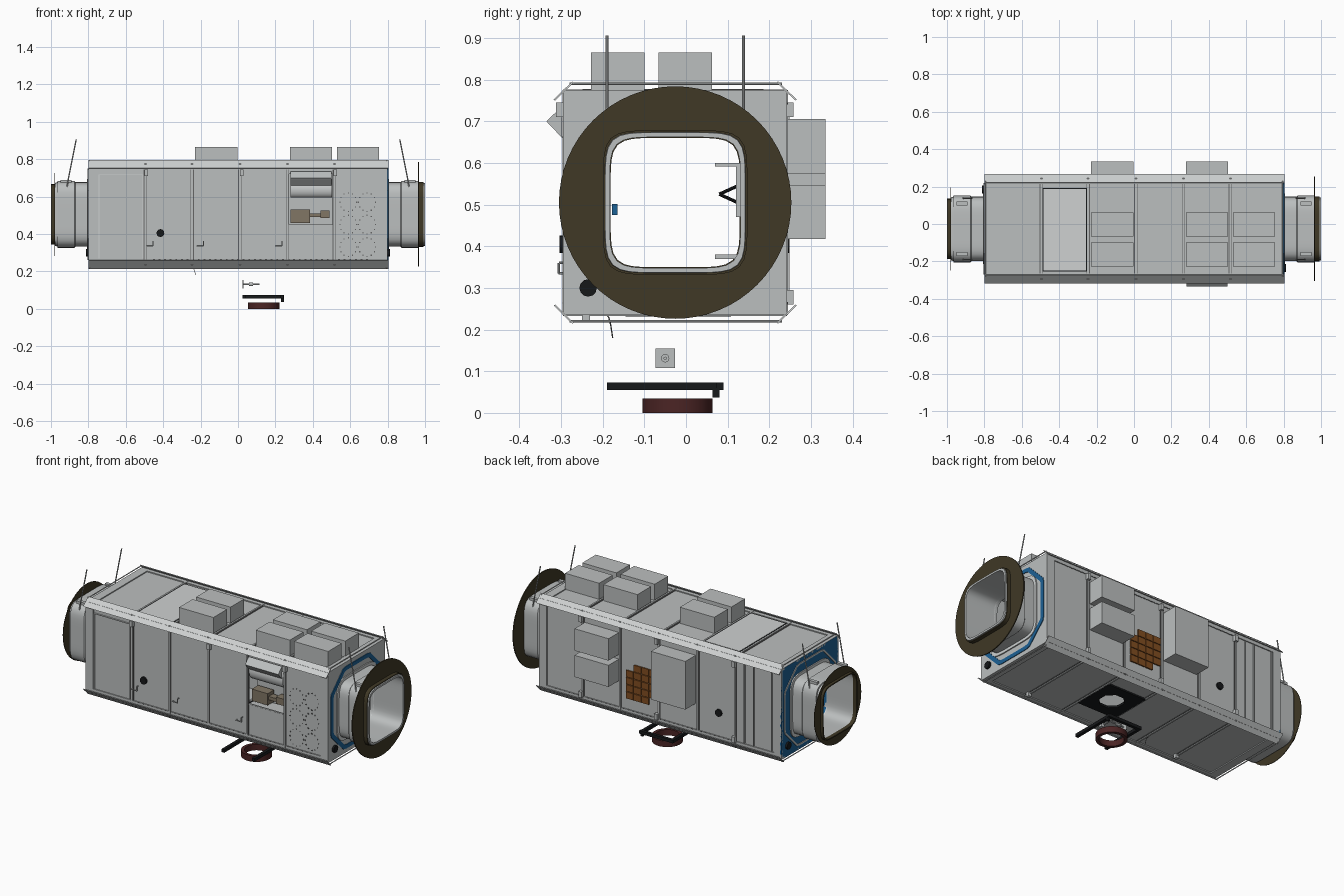
import bpy, bmesh, math
from mathutils import Vector, Matrix

if "Cube" in bpy.data.objects:
    bpy.data.objects.remove(bpy.data.objects["Cube"])

CY, CZ = -0.026, 0.505            # module axis
COLORS = {
    "hull_grey": (0.50, 0.52, 0.52), "pale_grey": (0.62, 0.64, 0.64), "dark_grey": (0.13, 0.13, 0.13),
    "olive": (0.050, 0.040, 0.019), "blue": (0.012, 0.12, 0.30), "copper": (0.22, 0.075, 0.015),
    "black": (0.008, 0.009, 0.01), "dark_red": (0.07, 0.018, 0.018), "tan": (0.22, 0.18, 0.13),
}
MATS = {}
for n, c in COLORS.items():
    MATS[n] = bpy.data.materials.new(n)
    MATS[n].diffuse_color = (*c, 1)

def finish(name, bm, mat, smooth=False):
    bmesh.ops.recalc_face_normals(bm, faces=bm.faces)
    me = bpy.data.meshes.new(name)
    bm.to_mesh(me)
    bm.free()
    ob = bpy.data.objects.new(name, me)
    bpy.context.collection.objects.link(ob)
    me.materials.append(MATS[mat])
    if smooth:
        bpy.context.view_layer.objects.active = ob
        ob.select_set(True)
        bpy.ops.object.shade_smooth_by_angle(angle=math.radians(30))
        ob.select_set(False)
    return ob

def boxes(name, lst, mat):
    bm = bmesh.new()
    for x0, x1, y0, y1, z0, z1 in lst:
        m = Matrix.Translation(((x0+x1)/2, (y0+y1)/2, (z0+z1)/2)) @ Matrix.Diagonal((x1-x0, y1-y0, z1-z0, 1))
        bmesh.ops.create_cube(bm, size=1, matrix=m)
    return finish(name, bm, mat)

def rods(name, segs, r, mat, sides=8):
    bm = bmesh.new()
    for a, b in segs:
        a, b = Vector(a), Vector(b)
        d = b - a
        m = Matrix.Translation((a+b)/2) @ d.to_track_quat('Z', 'Y').to_matrix().to_4x4()
        bmesh.ops.create_cone(bm, cap_ends=True, segments=sides, radius1=r, radius2=r, depth=d.length, matrix=m)
    return finish(name, bm, mat, True)

# radial outlines: rounded square, circle, square, octagon
def rsq(a, p=6): return lambda c, s: a / (abs(c)**p + abs(s)**p)**(1/p)
def circ(a): return lambda c, s: a
def sq(a): return lambda c, s: a / max(abs(c), abs(s))
def octa(a, k=1.5): return lambda c, s: min(a / max(abs(c), abs(s)), k*a / (abs(c)+abs(s)))

def ring(name, secs, mat, axis='x', centre=(CY, CZ), n=64):
    """closed loft through (position, outline) sections around an axis"""
    bm = bmesh.new()
    loops = []
    for pos, f in secs:
        lp = []
        for i in range(n):
            t = 2*math.pi*i/n
            c, s = math.cos(t), math.sin(t)
            u, v = centre[0] + f(c, s)*c, centre[1] + f(c, s)*s
            lp.append(bm.verts.new((pos, u, v) if axis == 'x' else (u, v, pos)))
        loops.append(lp)
    for k in range(len(loops)):
        A, B = loops[k], loops[(k+1) % len(loops)]
        for i in range(n):
            j = (i+1) % n
            bm.faces.new((A[i], A[j], B[j], B[i]))
    return finish(name, bm, mat, True)

def flat_ring(name, x0, x1, fo, fi, mat, **kw):
    return ring(name, [(x0, fo), (x1, fo), (x1, fi), (x0, fi)], mat, **kw)

# ---- long walls: u runs across the wall, d is outward depth
def wbox(wall, x0, x1, u0, u1, d0, d1):
    if wall == "front":  return (x0, x1, -0.295-d1, -0.295-d0, u0, u1)
    if wall == "back":   return (x0, x1, 0.243+d0, 0.243+d1, u0, u1)
    if wall == "top":    return (x0, x1, u0, u1, 0.775+d0, 0.775+d1)
    return (x0, x1, u0, u1, 0.235-d1, 0.235-d0)

BAYS = [-0.80, -0.495, -0.245, 0.01, 0.265, 0.515, 0.80]
RANGE = {"front": (0.235, 0.775), "back": (0.235, 0.775), "top": (-0.295, 0.243), "bottom": (-0.295, 0.243)}
for w, (u0, u1) in RANGE.items():
    panels, frame, seams = [], [], []
    for i in range(6):
        x0, x1 = BAYS[i], BAYS[i+1]
        if w == "front" and i == 4:          # open window bay
            panels += [wbox(w, x0, x1, u0, 0.45, -0.012, -0.006), wbox(w, x0, x1, 0.72, u1, -0.012, -0.006)]
        elif w == "bottom" and i == 3:       # hatch bay
            panels += [wbox(w, x0, x1, u0, -0.145, -0.012, -0.006), wbox(w, x0, x1, 0.108, u1, -0.012, -0.006)]
        else:
            panels.append(wbox(w, x0, x1, u0, u1, -0.012, -0.006))
    for x in BAYS[1:-1]:
        frame.append(wbox(w, x-0.005, x+0.005, u0, u1, -0.012, 0.002))
        seams.append(wbox(w, x-0.009, x+0.009, u0+0.03, u1-0.03, -0.012, -0.003))
    for x in (-0.775, 0.775):
        frame.append(wbox(w, x-0.025, x+0.025, u0, u1, -0.012, 0))
    for u in (u0+0.015, u1-0.015):
        frame.append(wbox(w, -0.8, 0.8, u-0.015, u+0.015, -0.012, 0))
    boxes(w + "_panels", panels, "hull_grey")
    boxes(w + "_frame", frame, "hull_grey")
    boxes(w + "_seams", seams, "dark_grey")

# chamfer rails along the four long edges
bm = bmesh.new()
for sy, y in ((-1, -0.295), (1, 0.243)):
    for sz, z in ((-1, 0.235), (1, 0.775)):
        pts = [(y+sy*0.023, z-sz*0.023), (y-sy*0.022, z+sz*0.021), (y-sy*0.025, z+sz*0.018), (y+sy*0.019, z-sz*0.025)]
        a = [bm.verts.new((-0.80, *p)) for p in pts]
        b = [bm.verts.new((0.805, *p)) for p in pts]
        bm.faces.new(a); bm.faces.new(b)
        for i in range(4):
            bm.faces.new((a[i], a[(i+1) % 4], b[(i+1) % 4], b[i]))
finish("edge_rails", bm, "pale_grey")
rods("cross_rails", [((x, -0.28, z), (x, 0.23, z)) for x in (-0.795, 0.795) for z in (0.79, 0.22)], 0.003, "pale_grey")

# end walls
for s, nm in ((1, "right"), (-1, "left")):
    flat_ring(nm + "_end_wall", s*0.785, s*0.80, sq(0.269), rsq(0.157), "hull_grey" if s > 0 else "blue")
    flat_ring(nm + "_end_octagon", s*0.80, s*0.804, octa(0.245), octa(0.222 if s > 0 else 0.235), "blue" if s > 0 else "hull_grey")
    flat_ring(nm + "_tunnel_collar", s*0.80, s*0.807, rsq(0.188), rsq(0.157), "pale_grey")
    # connecting tunnel with a wider outer sleeve
    xo = 0.999 if s > 0 else 0.978
    ring(nm + "_tunnel", [(s*0.79, rsq(0.172)), (s*0.868, rsq(0.172)), (s*0.875, rsq(0.179)), (s*0.965, rsq(0.179)),
                          (s*0.966, rsq(0.172)), (s*xo, rsq(0.168)), (s*xo, rsq(0.157)), (s*0.79, rsq(0.157))], "hull_grey")
    boxes(nm + "_sleeve_clips", [(s*0.92-0.03, s*0.92+0.03, y-0.01, y+0.01, 0.675, 0.69) for y in (-0.16, 0.11)], "hull_grey")
    # leaning antennas with bent feet
    seg = []
    for y in (-0.19, 0.138):
        foot, knee, tip = (s*0.915, y, 0.645), (s*0.908, y, 0.69), (s*0.865, y, 0.906)
        seg += [(foot, knee), (knee, tip), (foot, (s*0.875, y, 0.648))]
    rods(nm + "_antennas", seg, 0.0035, "hull_grey")
flat_ring("right_disc", 0.963, 0.969, circ(0.279), rsq(0.158), "olive")
flat_ring("right_flange", 0.968, 0.992, rsq(0.1735), rsq(0.158), "olive")
flat_ring("left_disc", -0.984, -0.981, circ(0.222), rsq(0.156), "olive")
flat_ring("left_flange", -1.0, -0.977, rsq(0.162), rsq(0.155), "olive")

# roof and back equipment boxes
boxes("roof_boxes", [(x0, x1, y0, y1, 0.765, 0.865) for x0, x1 in ((-0.23, -0.003), (0.277, 0.502), (0.53, 0.755))
                     for y0, y1 in ((-0.228, -0.1), (-0.066, 0.062))], "hull_grey")
boxes("back_boxes", [(-0.23, -0.003, 0.23, 0.335, 0.418, 0.706), (0.277, 0.502, 0.23, 0.335, 0.418, 0.547),
                     (0.277, 0.502, 0.23, 0.335, 0.575, 0.706)], "hull_grey")

# copper tiles on the back
tiles = []
for i in range(4):
    for j in range(5):
        if (i, j) in ((0, 0), (3, 4)):
            continue
        x, z = 0.025+i*0.051, 0.33+j*0.043
        tiles.append((x, x+0.047, 0.235, 0.2445, z, z+0.039))
boxes("copper_tiles", tiles, "copper")
boxes("back_door_frame", [(-0.74, -0.735, 0.24, 0.248, 0.27, 0.74), (-0.62, -0.615, 0.24, 0.248, 0.27, 0.74),
                          (-0.56, -0.555, 0.24, 0.248, 0.27, 0.74)], "hull_grey")
boxes("rivet_strips", [(x*0.03-0.005, x*0.03+0.005, y, y+0.002, z, z+0.004) for x in range(-15, 24)
                       for y, z in ((-0.2965, 0.262), (0.2425, 0.262), (0.2425, 0.74))], "dark_grey")

# roof bay with a dark border and a pale cover
boxes("roof_bay_border", [(-0.488, -0.252, -0.255, 0.192, 0.77, 0.7765)], "black")
boxes("roof_bay_cover", [(-0.483, -0.257, -0.248, 0.186, 0.772, 0.778)], "pale_grey")
# front left bay inner door
boxes("front_door_edge", [(-0.745, -0.505, -0.297, -0.29, 0.715, 0.719), (-0.745, -0.741, -0.297, -0.29, 0.27, 0.719),
                          (-0.51, -0.506, -0.297, -0.29, 0.27, 0.719)], "pale_grey")

# open front bay: roll cover, hood and inner equipment
bm = bmesh.new()
arc = [(-0.265-0.03*math.cos(t), 0.645+0.05*math.sin(t)) for t in [math.pi*(k/10-0.5) for k in range(11)]]
rows = [[bm.verts.new((x, y, z)) for y, z in arc] for x in (0.28, 0.503)]
for k in range(10):
    bm.faces.new((rows[0][k], rows[0][k+1], rows[1][k+1], rows[1][k]))
finish("roll_cover", bm, "pale_grey", True)
bm = bmesh.new()
hood = [[bm.verts.new((x, y, z)) for y, z in ((-0.335, 0.70), (-0.299, 0.735), (-0.297, 0.66), (-0.326, 0.69))] for x in (0.28, 0.5)]
for k in range(4):
    bm.faces.new((hood[0][k], hood[0][(k+1) % 4], hood[1][(k+1) % 4], hood[1][k]))
for h in hood:
    bm.faces.new(h)
finish("window_hood", bm, "hull_grey")
boxes("bay_liner", [(0.27, 0.51, -0.2, -0.195, 0.4, 0.73), (0.27, 0.51, -0.29, -0.195, 0.44, 0.445)], "hull_grey")
boxes("inner_equipment", [(0.28, 0.385, -0.27, -0.21, 0.46, 0.53), (0.385, 0.44, -0.26, -0.22, 0.49, 0.51),
                          (0.44, 0.49, -0.27, -0.22, 0.485, 0.525)], "tan")

# dotted circles on the last front bay
dots = []
for cx in (0.59, 0.69):
    for cz in (0.33, 0.45, 0.57):
        for k in range(12):
            x, z = cx+0.045*math.cos(k*math.pi/6), cz+0.05*math.sin(k*math.pi/6)
            dots.append((x-0.003, x+0.003, -0.2915, -0.286, z-0.003, z+0.003))
boxes("vent_dots", dots, "dark_grey")

# round black ports on all sides
def port(name, p, d):
    d = Vector(d)
    rods(name, [(p, Vector(p)+d*0.012)], 0.021, "black", 12)
port("front_port", (-0.415, -0.292, 0.405), (0, -1, 0))
port("back_port", (-0.385, 0.236, 0.405), (0, 1, 0))
port("right_port", (0.80, -0.235, 0.30), (1, 0, 0))
port("left_port", (-0.80, 0.185, 0.30), (-1, 0, 0))

# handrails and small brackets
rails = []
for x in (-0.47, -0.2, 0.22):
    rails += [((x-0.02, -0.305, 0.335), (x+0.015, -0.305, 0.335)), ((x+0.015, -0.305, 0.335), (x+0.015, -0.305, 0.36)),
              ((x-0.02, -0.305, 0.335), (x-0.02, -0.293, 0.335)), ((x+0.015, -0.305, 0.36), (x+0.015, -0.293, 0.36))]
rods("handrails", rails, 0.003, "hull_grey", 6)
boxes("corner_brackets", [(x, x+0.02, y, y+0.02, z, z+0.035) for x in (-0.5, 0.01, 0.51)
                          for y, z in ((-0.312, 0.71), (0.238, 0.71), (-0.25, 0.217), (0.238, 0.26))], "hull_grey")

# bottom hatch with octagonal opening
flat_ring("bottom_hatch", 0.232, 0.245, sq(0.1265), octa(0.065, 1.4), "black", axis='z', centre=(0.1375, -0.0185))

# detached parts below: red ring, black frame, small plate with a rod
RC = (0.137, -0.02)
flat_ring("red_ring", 0.0, 0.035, circ(0.084), circ(0.066), "dark_red", axis='z', centre=RC)
boxes("lower_frame", [(0.024, 0.042, -0.19, 0.09, 0.055, 0.073), (0.224, 0.242, -0.19, 0.09, 0.055, 0.073),
                      (0.024, 0.246, 0.072, 0.09, 0.055, 0.073), (0.23, 0.245, 0.064, 0.08, 0.037, 0.06)], "black")
boxes("sensor_plate", [(0.024, 0.03, -0.073, -0.027, 0.108, 0.154)], "hull_grey")
rods("sensor_rod", [((0.03, -0.05, 0.131), (0.115, -0.05, 0.131))], 0.004, "hull_grey")
rods("sensor_head", [((0.06, -0.05, 0.131), (0.08, -0.05, 0.131))], 0.01, "hull_grey", 12)

# hanging wire and items inside the tunnel
w = [(-0.255+0.03*t, -0.19+0.014*t, 0.235-0.055*t*t) for t in (0, 0.33, 0.66, 1)]
rods("hanging_wire", list(zip(w, w[1:])), 0.0015, "dark_grey", 6)
rods("inner_struts", [((0.7, 0.08, 0.525), (0.7, 0.135, 0.55)), ((0.7, 0.08, 0.525), (0.7, 0.135, 0.5))], 0.004, "black")
boxes("inner_shelf", [(0.68, 0.74, 0.07, 0.13, 0.592, 0.6), (0.68, 0.74, 0.07, 0.135, 0.37, 0.38), (0.68, 0.74, 0.12, 0.135, 0.47, 0.6)], "hull_grey")
boxes("inner_blue_unit", [(0.7, 0.73, -0.178, -0.165, 0.475, 0.502)], "blue")

for m in bpy.data.materials:
    if m.users and not m.is_grease_pencil:
        m.use_nodes = True
        m.node_tree.nodes["Principled BSDF"].inputs["Base Color"].default_value = m.diffuse_color
